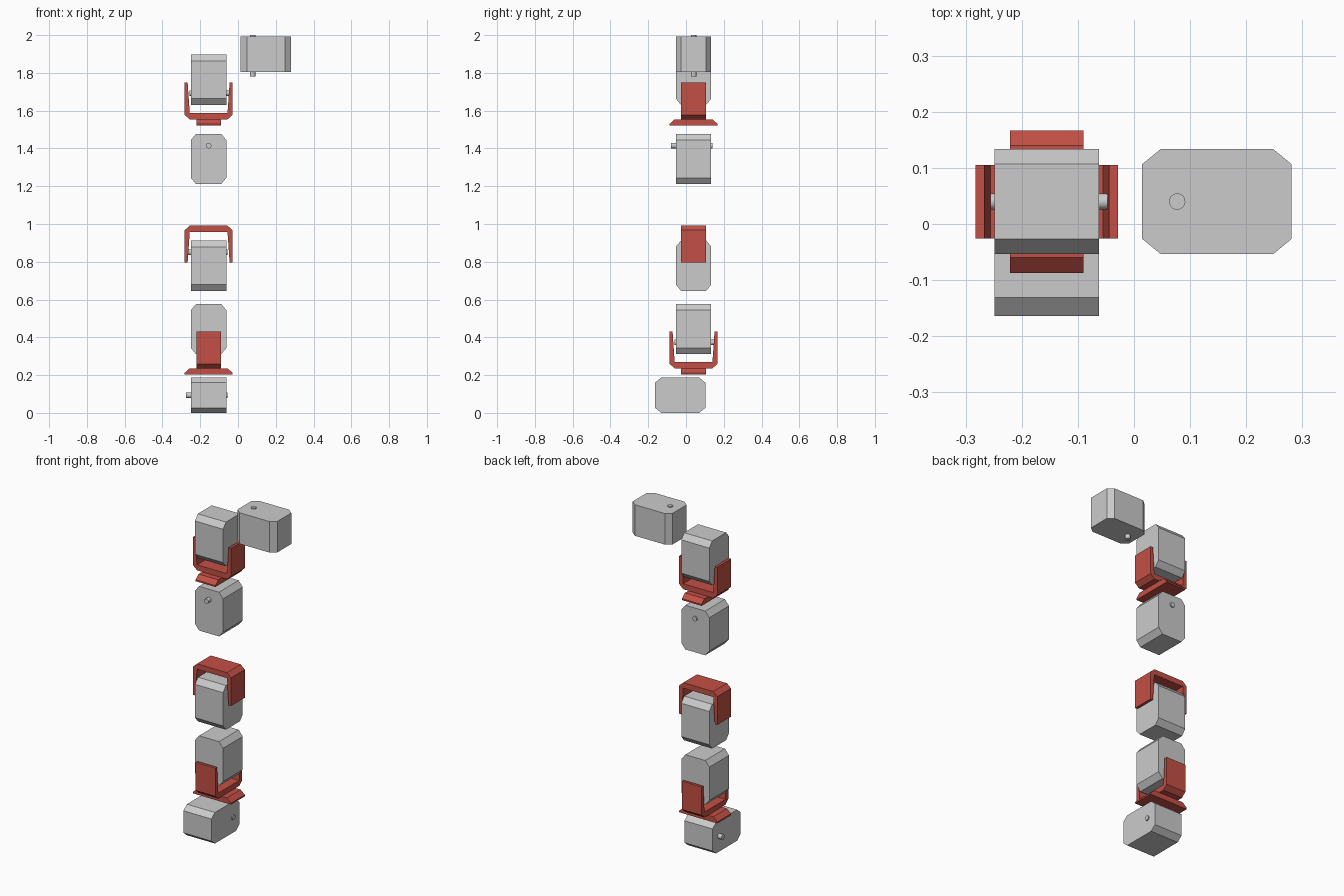
import bpy, bmesh
from mathutils import Matrix, Vector

if "Cube" in bpy.data.objects:
    bpy.data.objects.remove(bpy.data.objects["Cube"])

CX, CY = -0.1555, 0.04          # axis of the limb column
HALF = 0.0935                   # half thickness of a servo body

red = bpy.data.materials.new("bracket_red")
red.diffuse_color = (0.55, 0.08, 0.06, 1)
red.use_nodes = True
red.node_tree.nodes["Principled BSDF"].inputs["Base Color"].default_value = red.diffuse_color


def frame(origin, x_dir, z_dir):
    """Matrix with the given local x and z directions."""
    x, z = Vector(x_dir), Vector(z_dir)
    m = Matrix((x, z.cross(x), z)).transposed().to_4x4()
    m.translation = Vector(origin)
    return m


def add_object(name, bm, matrix, mat=None):
    bmesh.ops.recalc_face_normals(bm, faces=bm.faces)
    me = bpy.data.meshes.new(name)
    bm.to_mesh(me)
    bm.free()
    if mat:
        me.materials.append(mat)
    ob = bpy.data.objects.new(name, me)
    ob.matrix_world = matrix
    bpy.context.collection.objects.link(ob)
    return ob


def prism(name, profile, half_depth, matrix, mat=None):
    """Extrude a local xy profile symmetrically along local z."""
    bm = bmesh.new()
    face = bm.faces.new([bm.verts.new((x, y, -half_depth)) for x, y in profile])
    new = bmesh.ops.extrude_face_region(bm, geom=[face])["geom"]
    verts = [v for v in new if isinstance(v, bmesh.types.BMVert)]
    bmesh.ops.translate(bm, verts=verts, vec=(0, 0, 2 * half_depth))
    return add_object(name, bm, matrix, mat)


def mirrored(half):
    """Close a profile by mirroring its right half over x = 0."""
    return half + [(-x, y) for x, y in reversed(half)]


# Chamfered servo body, origin on the shaft, body running along local x
A, B, CL, CW = -0.0625, 0.204, 0.033, 0.027
BODY = [(A + CL, -HALF), (B - CL, -HALF), (B, -HALF + CW), (B, HALF - CW),
        (B - CL, HALF), (A + CL, HALF), (A, HALF - CW), (A, -HALF + CW)]


def servo(name, origin, body_dir, shaft_dir):
    m = frame(origin, body_dir, shaft_dir)
    prism(name + "_body", BODY, HALF, m)
    # output shaft: long stub on +z, short stub on -z
    lo, hi = -HALF - 0.007, HALF + 0.026
    bm = bmesh.new()
    bmesh.ops.create_cone(bm, cap_ends=True, segments=24, radius1=0.0145,
                          radius2=0.0145, depth=hi - lo,
                          matrix=Matrix.Translation((0, 0, (lo + hi) / 2)))
    for f in bm.faces:
        f.smooth = len(f.verts) == 4
    for e in bm.edges:
        e.smooth = all(f.smooth for f in e.link_faces)
    add_object(name + "_shaft", bm, m)


# U bracket and plate profiles: local x spans the arms, local y points along them
SPAN, WIDE = 0.127, 0.0655
U_SHAPE = mirrored([(0.1, 0), (SPAN, 0.024), (SPAN, 0.194),
                    (SPAN - 0.016, 0.194), (SPAN - 0.027, 0.033)])
PLATE = mirrored([(0.1, 0), (SPAN, 0.024), (SPAN, 0.033)])


def bracket(name, profile, z, span_dir, up):
    x, y = Vector(span_dir), Vector((0, 0, up))
    prism(name, profile, WIDE, frame((CX, CY, z), x, x.cross(y)), red)


X, Y, UP, DOWN = (1, 0, 0), (0, 1, 0), (0, 0, 1), (0, 0, -1)
NX, NY = (-1, 0, 0), (0, -1, 0)

# Servos from the foot up
servo("foot_servo", (CX, CY, 0.0935), NY, NX)
servo("ankle_servo", (CX, CY, 0.373), UP, Y)
servo("knee_servo", (CX, CY, 0.85), DOWN, NX)
servo("thigh_servo", (CX, CY, 1.415), DOWN, NY)
servo("hip_servo", (CX, CY, 1.693), UP, X)
servo("hip_turn_servo", (0.077, CY, 1.8995), X, DOWN)

# Brackets and cross plates
bracket("ankle_bracket", U_SHAPE, 0.236, Y, 1)
bracket("ankle_plate", PLATE, 0.236, X, -1)
bracket("knee_bracket", U_SHAPE, 0.991, X, -1)
bracket("hip_bracket", U_SHAPE, 1.554, X, 1)
bracket("hip_plate", PLATE, 1.554, Y, -1)
